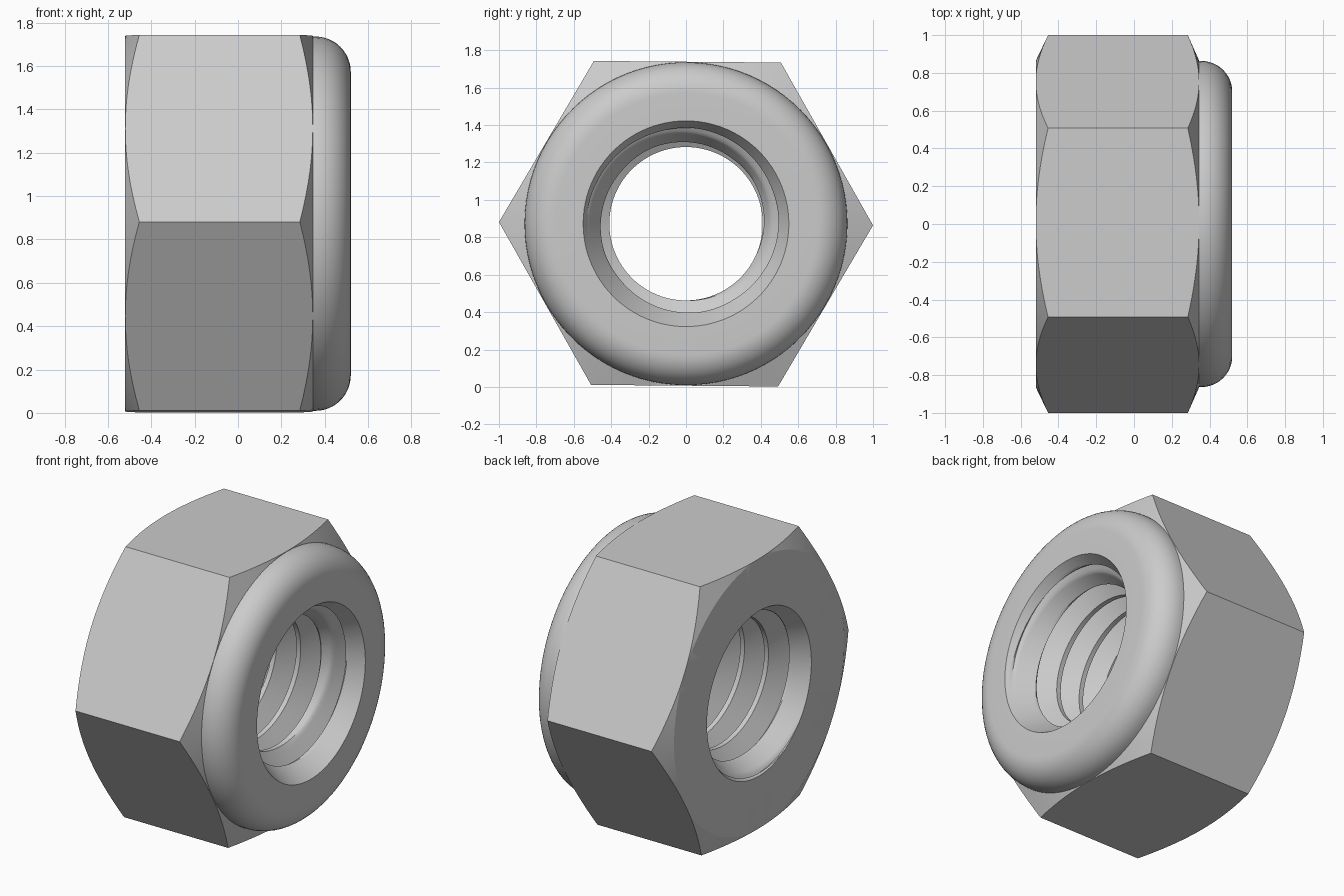
import bpy, bmesh, math

if "Cube" in bpy.data.objects:
    bpy.data.objects.remove(bpy.data.objects["Cube"])

SIDES = 96
CENTRE_Z = 0.8725
TILT = math.radians(-0.5)
BACK, SHOULDER, FRONT = -0.52, 0.345, 0.52
APOTHEM = 0.866
MINOR, MAJOR, PITCH = 0.41, 0.53, 0.17
MOUTH_FRONT, MOUTH_BACK, TAPER = 0.55, 0.53, 1.68

steel = bpy.data.materials.new("plain steel grey")
steel.use_nodes = True
grey = (0.6, 0.6, 0.6, 1)
steel.diffuse_color = grey
steel.node_tree.nodes["Principled BSDF"].inputs["Base Color"].default_value = grey


def sweep(name, profile, sharp):
    """Sweep the (x, radius) list given by profile(angle) around the x axis."""
    bm = bmesh.new()
    columns = []
    for j in range(SIDES + 1):
        a = math.tau * j / SIDES
        columns.append([bm.verts.new((x, r * math.cos(a + TILT),
                                      CENTRE_Z + r * math.sin(a + TILT)))
                        for x, r in profile(a)])
    for near, far in zip(columns, columns[1:]):
        for i in range(len(near) - 1):
            bm.faces.new((near[i], far[i], far[i + 1], near[i + 1]))
    bmesh.ops.remove_doubles(bm, verts=bm.verts, dist=0.0002)
    mesh = bpy.data.meshes.new(name)
    bm.to_mesh(mesh)
    bm.free()
    obj = bpy.data.objects.new(name, mesh)
    bpy.context.collection.objects.link(obj)
    mesh.materials.append(steel)
    bpy.ops.object.select_all(action='DESELECT')
    obj.select_set(True)
    bpy.context.view_layer.objects.active = obj
    bpy.ops.object.shade_smooth_by_angle(angle=math.radians(sharp))
    return obj


# Hexagonal body with conical chamfers cutting curved arcs into the flats
def hex_profile(a):
    local = a % (math.pi / 3) - math.pi / 6
    r = APOTHEM / math.cos(local)
    cut = (r - APOTHEM) / (1 - APOTHEM)
    rim = APOTHEM - 0.002
    return [(BACK, MOUTH_BACK), (BACK, rim), (BACK + 0.065 * cut, r),
            (SHOULDER - 0.06 * cut, r), (SHOULDER, rim), (SHOULDER, 0.75)]


# Rounded collar holding the locking ring
def collar_profile(a):
    fillet = 0.163
    arc = [(FRONT - fillet + fillet * math.sin(t), 0.863 - fillet + fillet * math.cos(t))
           for t in (math.pi / 2 * k / 12 for k in range(13))]
    return [(SHOULDER - 0.01, 0.863)] + arc + [(FRONT, MOUTH_FRONT)]


# Right-handed V thread, opened by a countersink at each end
def bore_profile(a):
    half, steps = 0.41, 7
    rows = [(half * k / steps, 1 - abs(k - steps) / steps) for k in range(2 * steps + 1)]
    start = FRONT - (MOUTH_FRONT - MINOR) * TAPER
    points = []
    for turn in range(-7, 4):
        for u, depth in rows:
            x = start + PITCH * (turn + u + (a + math.pi / 2) / math.tau)
            x = min(max(x, BACK), FRONT)
            r = max(MINOR + depth * (MAJOR - MINOR),
                    MOUTH_FRONT - (FRONT - x) / TAPER,
                    MOUTH_BACK - (x - BACK) / TAPER)
            if x == BACK:
                r = MOUTH_BACK
            elif x == FRONT:
                r = MOUTH_FRONT
            points.append((x, r))
    return points[::-1]


sweep("hex_body", hex_profile, 20)
sweep("locking_collar", collar_profile, 30)
sweep("threaded_bore", bore_profile, 30)
